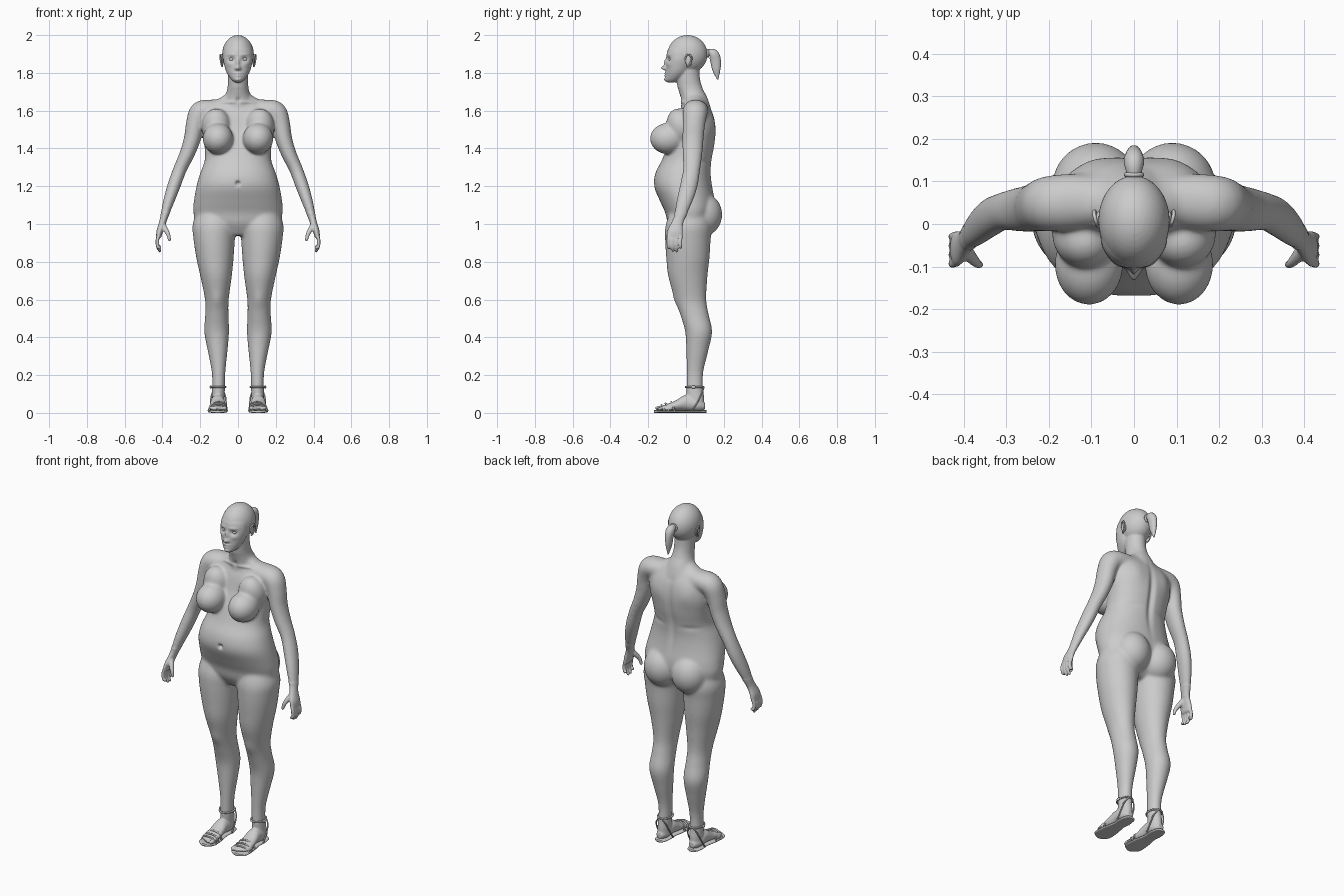
import bpy, bmesh, math
from mathutils import Vector, Matrix

X, Y, Z = Vector((1, 0, 0)), Vector((0, 1, 0)), Vector((0, 0, 1))


def spline(p, steps=5):
    """Catmull-Rom through tuples of any length."""
    out = []
    for i in range(len(p) - 1):
        a, b, c, d = p[max(i - 1, 0)], p[i], p[i + 1], p[min(i + 2, len(p) - 1)]
        for k in range(steps):
            t = k / steps
            out.append([0.5 * (2 * q + (r - o) * t + (2 * o - 5 * q + 4 * r - s) * t * t
                        + (3 * q - o - 3 * r + s) * t ** 3) for o, q, r, s in zip(a, b, c, d)])
    return out + [list(p[-1])]


def loft(bm, pts, side=1, axis=None, v=Y, power=1.0, n=28):
    """Tube through (x, y, z, ru, rv) sections; axis fixes the ring normal."""
    pts, rings = spline(pts), []
    for i, p in enumerate(pts):
        t = axis or (Vector(pts[min(i + 1, len(pts) - 1)][:3])
                     - Vector(pts[max(i - 1, 0)][:3])).normalized()
        w = (v - t * t.dot(v)).normalized()
        u = w.cross(t)
        ring = []
        for k in range(n):
            c, s = math.cos(k * math.tau / n), math.sin(k * math.tau / n)
            c = math.copysign(abs(c) ** power, c)
            s = math.copysign(abs(s) ** power, s)
            co = Vector(p[:3]) + u * c * max(p[3], .001) + w * s * max(p[4], .001)
            ring.append(bm.verts.new((co.x * side, co.y, co.z)))
        rings.append(ring)
    for a, b in zip(rings, rings[1:]):
        for k in range(n):
            bm.faces.new((a[k], a[k - 1], b[k - 1], b[k]))
    bm.faces.new(rings[0])
    bm.faces.new(rings[-1][::-1])


def ball(bm, c, r, side=1, rot=0):
    m = Matrix.Translation((c[0] * side, c[1], c[2])) @ Matrix.Rotation(rot, 4, 'X') @ Matrix.Diagonal((*r, 1))
    bmesh.ops.create_uvsphere(bm, u_segments=32, v_segments=20, radius=1, matrix=m)


def make(bm, name):
    bmesh.ops.recalc_face_normals(bm, faces=bm.faces)
    me = bpy.data.meshes.new(name)
    bm.to_mesh(me)
    bm.free()
    me.polygons.foreach_set("use_smooth", [True] * len(me.polygons))
    ob = bpy.data.objects.new(name, me)
    bpy.context.collection.objects.link(ob)
    return ob


def strap(name, pts, r=.004, cyclic=False):
    cu = bpy.data.curves.new(name, 'CURVE')
    cu.dimensions, cu.bevel_depth, cu.bevel_resolution = '3D', r, 2
    sp = cu.splines.new('POLY')
    path = pts if cyclic else spline(pts)
    sp.points.add(len(path) - 1)
    for q, p in zip(sp.points, path):
        q.co = (*p, 1)
    sp.use_cyclic_u, sp.use_smooth = cyclic, True
    bpy.context.collection.objects.link(bpy.data.objects.new(name, cu))


bm = bmesh.new()
# torso and neck: z, y, half width, half depth
torso = [(.94, 0, .07, .06), (1.0, .015, .21, .11), (1.06, .02, .236, .13), (1.12, .008, .234, .145),
         (1.2, -.015, .22, .154), (1.27, -.015, .2, .147), (1.34, .005, .176, .132), (1.42, .028, .178, .124),
         (1.5, .047, .188, .11), (1.58, .052, .185, .092), (1.63, .05, .16, .068), (1.665, .045, .1, .052),
         (1.69, .035, .06, .05)]
loft(bm, [(0, y, z, a, b) for z, y, a, b in torso], axis=Z, power=.92, n=48)
loft(bm, [(0, .055, 1.61, .1, .08), (0, .042, 1.67, .072, .072), (0, .022, 1.72, .056, .066),
          (0, .012, 1.77, .054, .062), (0, .01, 1.84, .055, .06)], axis=Z)
# head: skull, then face and jaw
ball(bm, (0, .008, 1.898), (.084, .106, .102))
loft(bm, [(0, -.078, 1.75, .016, .02), (0, -.066, 1.765, .036, .042), (0, -.046, 1.8, .06, .062),
          (0, -.036, 1.84, .073, .07), (0, -.03, 1.88, .079, .074), (0, -.02, 1.93, .072, .073),
          (0, 0, 1.97, .04, .05)], axis=Z)
for s in (1, -1):
    # chest and buttocks
    ball(bm, (.106, -.095, 1.452), (.081, .096, .083), s)
    ball(bm, (.115, -.025, 1.515), (.078, .075, .1), s, .35)
    ball(bm, (.09, .088, 1.05), (.103, .104, .115), s)
    # leg
    leg = [(1.1, .115, .02, .09, .09), (1.0, .124, .015, .116, .122), (.92, .126, .01, .11, .121),
           (.82, .122, .01, .099, .115), (.72, .116, .01, .083, .104), (.6, .112, .025, .063, .083),
           (.52, .112, .045, .062, .076), (.43, .113, .067, .066, .072), (.33, .108, .06, .053, .059),
           (.22, .103, .048, .037, .045), (.14, .103, .046, .034, .044), (.08, .105, .05, .034, .046),
           (.035, .106, .053, .034, .042)]
    loft(bm, [(x, y, z, a, b) for z, x, y, a, b in leg], s, Z)
    # foot and toes
    foot = [(.1, .035, .018, .018), (.06, .042, .036, .034), (0, .054, .038, .042), (-.05, .04, .043, .028),
            (-.1, .029, .047, .018), (-.13, .025, .042, .012)]
    loft(bm, [(.107, y, z, a, b) for y, z, a, b in foot], s, -Y, Z)
    for k in range(5):
        r = .013 if k == 0 else .0095
        ball(bm, (.071 + k * .018 + (.004 if k else 0), -.138 + .004 * k * k / 1.5, .012 + r), (r, .026, r), s)
    # shoulder and arm
    loft(bm, [(.06, .055, 1.61, .05, .055), (.14, .052, 1.605, .054, .066), (.198, .048, 1.59, .06, .066),
              (.226, .042, 1.53, .05, .06), (.242, .037, 1.45, .045, .057), (.27, .034, 1.37, .04, .053),
              (.307, .03, 1.29, .036, .046), (.34, .014, 1.2, .035, .047), (.37, -.012, 1.11, .029, .041),
              (.393, -.036, 1.03, .02, .029), (.397, -.042, 1.01, .019, .028)], s)
    # palm, fingers, thumb
    loft(bm, [(.392, -.036, 1.035, .019, .027), (.402, -.047, 1.0, .018, .032), (.415, -.057, .96, .017, .042),
              (.42, -.06, .928, .013, .042)], s)
    for k, tip in enumerate((.866, .852, .85, .872)):
        y, r = -.091 + k * .0215, .0098
        loft(bm, [(.418, y, .945, r, r), (.427, y - .003, .915, r, r), (.425, y - .002, .88, .0092, .0092),
                  (.414, y, tip + .008, .008, .008), (.412, y, tip, .004, .004)], s, n=12)
    loft(bm, [(.4, -.055, 1.0, .015, .018), (.383, -.078, .97, .014, .015), (.37, -.092, .945, .0115, .011),
              (.363, -.096, .918, .009, .009), (.362, -.095, .908, .004, .004)], s, n=14)
body = make(bm, "body_raw")
body.modifiers.new("skin", 'REMESH').voxel_size = .005
skin = bpy.data.meshes.new_from_object(body.evaluated_get(bpy.context.evaluated_depsgraph_get()))
bpy.data.objects.remove(body)

# smooth the blends, gently on the hands, feet and face
bm = bmesh.new()
bm.from_mesh(skin)
broad = [v for v in bm.verts if .13 < v.co.z < 1.72 and not (abs(v.co.x) > .35 and v.co.z < 1.06)]
for verts, count in ((list(bm.verts), 2), (broad, 22)):
    for i in range(count):
        bmesh.ops.smooth_vert(bm, verts=verts, factor=.5, use_axis_x=True, use_axis_y=True, use_axis_z=True)
# sculpted details: x, z, spread x, spread z, y shift
front = [(.034, 1.872, .017, .012, .012), (.034, 1.897, .024, .007, -.004), (0, 1.853, .009, .022, -.012),
         (0, 1.826, .012, .011, -.024), (.012, 1.822, .006, .006, -.006), (0, 1.797, .019, .005, -.008),
         (0, 1.785, .016, .005, -.007), (0, 1.791, .022, .0022, .004), (0, 1.764, .018, .011, -.009),
         (.045, 1.845, .018, .014, -.004), (0, 1.215, .012, .012, .018), (.06, 1.645, .05, .008, -.006),
         (0, 1.655, .012, .015, .008), (.11, .6, .03, .04, -.006)]
back = [(0, 1.4, .018, .16, -.014), (.1, 1.53, .05, .06, .008), (.11, 1.33, .05, .015, -.004)]
for v in bm.verts:
    x, y, z = abs(v.co.x), v.co.y, v.co.z
    is_front = y < (-.05 if z > 1.72 else 0)
    if is_front or y > .05:
        for fx, fz, sx, sz, d in front if is_front else back:
            e = ((x - fx) / sx) ** 2 + ((z - fz) / sz) ** 2
            if e < 9:
                v.co.y += d * math.exp(-e)
make(bm, "body")

# ponytail and hair tie
bm = bmesh.new()
loft(bm, [(0, .1, 1.897, .012, .012), (0, .122, 1.908, .018, .018), (0, .146, 1.898, .027, .024),
          (0, .157, 1.862, .028, .02), (0, .161, 1.815, .021, .015), (0, .168, 1.765, .003, .003)], v=X)
make(bm, "ponytail")
strap("hair_tie", [(.018 * math.cos(a), .116, 1.904 + .018 * math.sin(a))
                   for a in [k * math.tau / 24 for k in range(24)]], .006, True)

for s, tag in ((1, "left"), (-1, "right")):
    # eye and ear
    bm = bmesh.new()
    ball(bm, (.034, -.078, 1.872), (.014, .014, .0125), s)
    make(bm, "eye_" + tag)
    bm = bmesh.new()
    ball(bm, (.083, .012, 1.865), (.007, .017, .031), s, .2)
    make(bm, "ear_" + tag)
    strap("ear_rim_" + tag, [(s * x, y, z) for x, y, z in
          [(.084, -.004, 1.872), (.089, .004, 1.893), (.093, .02, 1.895), (.093, .03, 1.875),
           (.088, .018, 1.845), (.083, .004, 1.834)]], .0045)
    # sandal sole
    bm = bmesh.new()
    sole = [(.108, .012), (.095, .03), (.05, .039), (0, .036), (-.06, .047), (-.12, .052), (-.15, .045), (-.17, .015)]
    loft(bm, [(.107, y, .007, w, .007) for y, w in sole], s, -Y, Z, .6)
    make(bm, "sandal_sole_" + tag)
    # ankle strap and buckle
    strap("ankle_strap_" + tag, [(s * (.103 + .038 * math.cos(a)), .046 + .048 * math.sin(a), .137)
                                 for a in [k * math.tau / 32 for k in range(32)]], .005, True)
    bm = bmesh.new()
    ball(bm, (.144, .04, .137), (.006, .012, .009), s)
    make(bm, "buckle_" + tag)
    # heel straps down both sides
    for side in (1, -1):
        strap("heel_strap_" + tag, [(s * (.104 + side * w), y, z) for w, y, z in
              [(.012, .094, .135), (.034, .083, .1), (.041, .06, .055), (.041, .03, .01)]])
    # toe straps over the foot
    for y, h in ((-.07, .057), (-.1, .05), (-.122, .042)):
        strap("toe_strap_" + tag, [(s * x, y + dy, z) for x, dy, z in
              [(.058, 0, .01), (.068, -.004, h * .78), (.1, -.008, h), (.138, 0, h * .8), (.157, .008, .01)]], .005)
